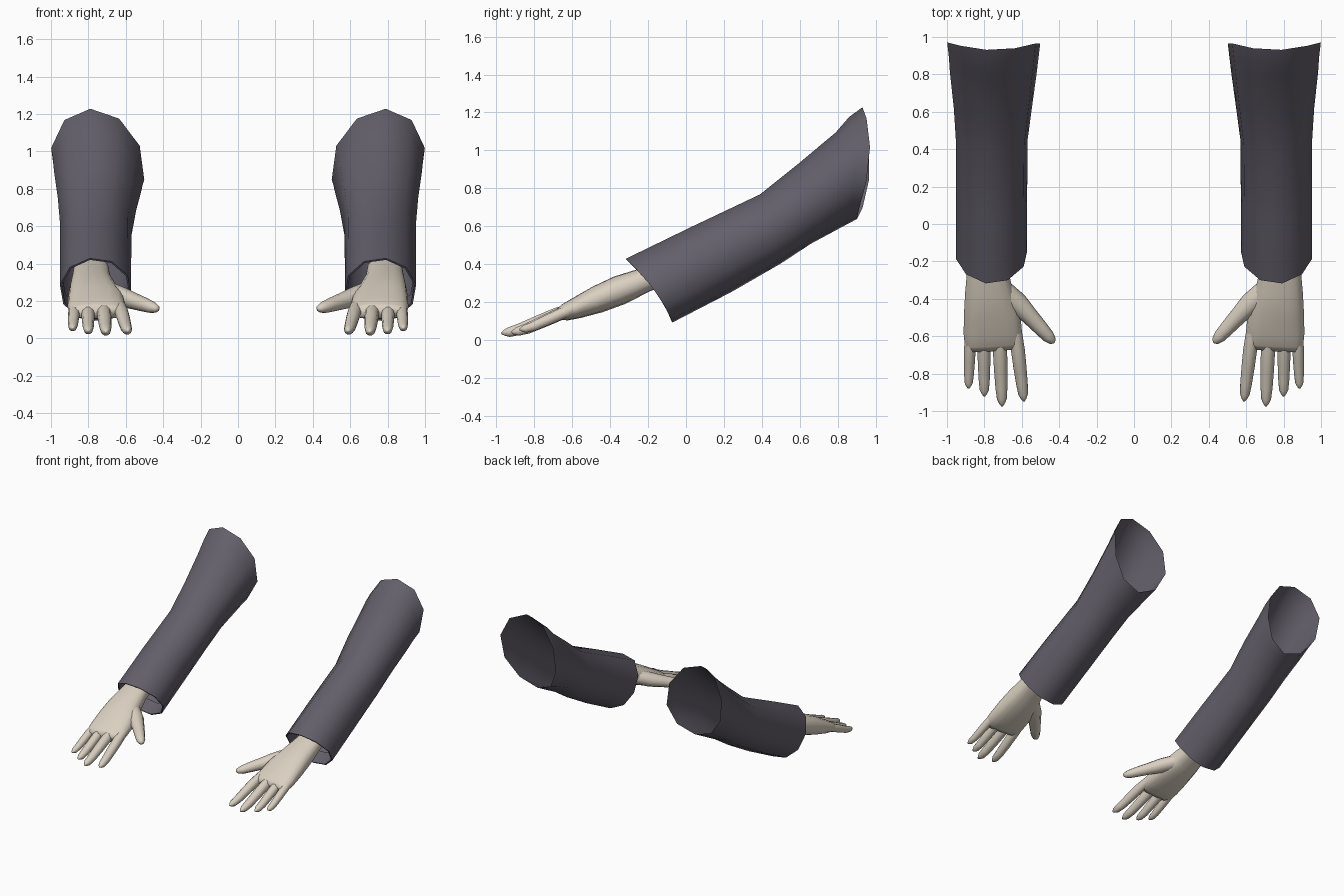
import bpy, bmesh, math
from mathutils import Vector

if "Cube" in bpy.data.objects:
    bpy.data.objects.remove(bpy.data.objects["Cube"])


def material(name, rgb):
    m = bpy.data.materials.new(name)
    m.diffuse_color = (*rgb, 1)
    m.use_nodes = True
    m.node_tree.nodes["Principled BSDF"].inputs["Base Color"].default_value = m.diffuse_color
    return m


CLOTH = material("dark_grey_cloth", (0.125, 0.115, 0.145))
SKIN = material("pale_skin", (0.70, 0.63, 0.53))


def loft(bm, rings, caps):
    """Skin a list of point rings with quads."""
    vr = [[bm.verts.new(p) for p in r] for r in rings]
    n = len(rings[0])
    for a, b in zip(vr, vr[1:]):
        for i in range(n):
            j = (i + 1) % n
            bm.faces.new((a[i], a[j], b[j], b[i]))
    if caps:
        bm.faces.new(vr[0])
        bm.faces.new(vr[-1])


def finish(bm, name, mat, angle):
    """Make a smooth object mirrored to the other arm."""
    bmesh.ops.recalc_face_normals(bm, faces=bm.faces)
    me = bpy.data.meshes.new(name)
    bm.to_mesh(me)
    bm.free()
    for p in me.polygons:
        p.use_smooth = True
    me.set_sharp_from_angle(angle=math.radians(angle))
    me.materials.append(mat)
    ob = bpy.data.objects.new(name, me)
    bpy.context.collection.objects.link(ob)
    mod = ob.modifiers.new("other_arm", 'MIRROR')
    mod.use_mirror_merge = False
    return ob


def sleeve_ring(top, bottom, xc, hw, bulge=0.0, shear=0.0, scale=1.0, push=0.0):
    """Ten-sided slanted ring given by its top and bottom points (y, z)."""
    t, b = Vector((0, *top)), Vector((0, *bottom))
    mid, half = (t + b) / 2, (t - b) / 2
    pts = []
    for i in range(10):
        a = math.radians(9 + 36 * i)
        c, s = math.cos(a), math.sin(a)
        p = mid + half * s * scale
        pts.append((xc + hw * c * scale, p.y + bulge * c * c + push,
                    p.z + shear * c + push * 0.48))
    return pts


def tube(bm, stations, n=12, power=1.0):
    """Closed tube along (x, y, z, half width, half thickness) stations."""
    pts = [Vector(s[:3]) for s in stations]
    rings = []
    for i, s in enumerate(stations):
        d = (pts[min(i + 1, len(pts) - 1)] - pts[max(i - 1, 0)]).normalized()
        side = d.cross(Vector((0, 0, 1))).normalized()
        up = side.cross(d)
        ring = []
        for k in range(n):
            a = 2 * math.pi * k / n
            c, q = math.cos(a), math.sin(a)
            c = math.copysign(abs(c) ** power, c)
            q = math.copysign(abs(q) ** power, q)
            ring.append(pts[i] + side * c * s[3] + up * q * s[4])
        rings.append(ring)
    loft(bm, rings, True)


# sleeve: open at the shoulder, flared, with the cuff turned inside
cuff = ((-0.32, 0.43), (-0.07, 0.09), 0.762, 0.193, 0.03)
bm = bmesh.new()
loft(bm, [
    sleeve_ring((0.93, 1.225), (0.90, 0.64), 0.75, 0.252, 0.055, 0.04),
    sleeve_ring((0.86, 1.175), (0.85, 0.612), 0.75, 0.243, 0.04, 0.03),
    sleeve_ring((0.79, 1.095), (0.79, 0.578), 0.752, 0.235, 0.02, 0.02),
    sleeve_ring((0.59, 0.93), (0.66, 0.505), 0.754, 0.212),
    sleeve_ring((0.39, 0.77), (0.50, 0.40), 0.76, 0.194),
    sleeve_ring((0.02, 0.595), (0.24, 0.25), 0.762, 0.193),
    sleeve_ring(*cuff),
    sleeve_ring(*cuff, scale=0.95),
    sleeve_ring(*cuff, scale=0.93, push=0.10),
], False)
finish(bm, "sleeve", CLOTH, 60)

# hand: wrist and palm
bm = bmesh.new()
tube(bm, [
    (0.785, -0.08, 0.37, 0.095, 0.060),
    (0.785, -0.22, 0.315, 0.105, 0.066),
    (0.777, -0.35, 0.262, 0.126, 0.078),
    (0.760, -0.47, 0.212, 0.150, 0.072),
    (0.755, -0.58, 0.167, 0.156, 0.056),
    (0.752, -0.64, 0.145, 0.153, 0.045),
    (0.750, -0.67, 0.134, 0.145, 0.030),
], n=16, power=0.8)
# hand: four fingers as base x, tip (x, y, z), thickness
for bx, tx, ty, tz, r in ((0.632, 0.588, -0.948, 0.040, 0.037),
                          (0.720, 0.705, -0.975, 0.035, 0.038),
                          (0.803, 0.800, -0.922, 0.040, 0.035),
                          (0.874, 0.885, -0.880, 0.055, 0.031)):
    base, tip = Vector((bx, -0.58, 0.168)), Vector((tx, ty, tz))
    path = []
    for t, k, sag in ((0, 0.9, 0), (0.25, 1, 0), (0.5, 0.95, -0.006), (0.75, 0.84, -0.012),
                      (0.90, 0.70, -0.008), (0.96, 0.42, -0.003), (1, 0.12, 0)):
        p = base.lerp(tip, t)
        path.append((p.x, p.y, p.z + sag, r * k, r * k))
    tube(bm, path, n=10)
# hand: thumb
tube(bm, [
    (0.70, -0.36, 0.250, 0.060, 0.055),
    (0.625, -0.425, 0.222, 0.060, 0.054),
    (0.56, -0.49, 0.200, 0.047, 0.045),
    (0.50, -0.555, 0.180, 0.040, 0.038),
    (0.458, -0.602, 0.165, 0.034, 0.031),
    (0.435, -0.626, 0.159, 0.022, 0.020),
    (0.427, -0.634, 0.157, 0.008, 0.008),
], n=10)
finish(bm, "hand", SKIN, 80)
